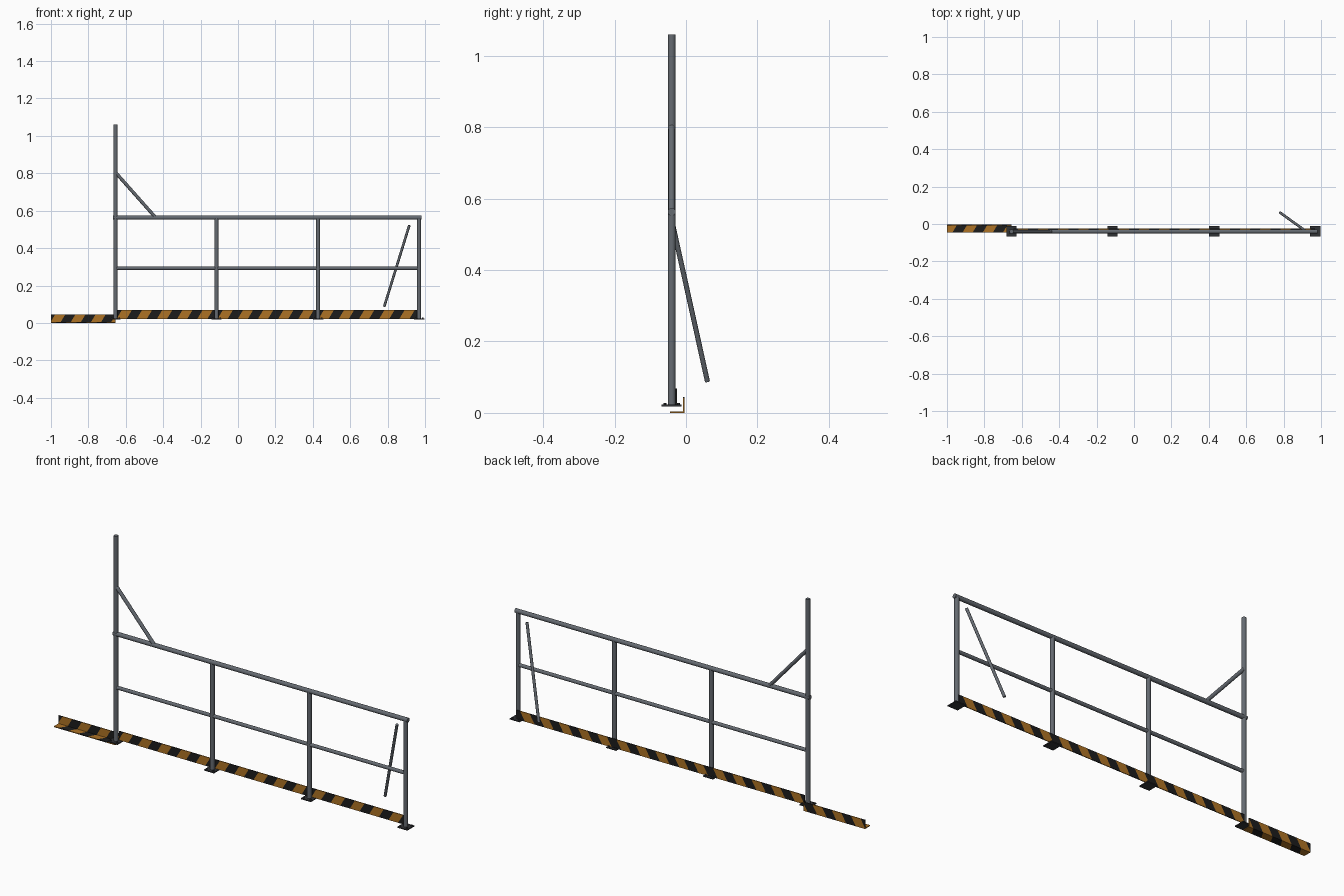
import bpy, bmesh, math
from mathutils import Vector

if "Cube" in bpy.data.objects:
    bpy.data.objects.remove(bpy.data.objects["Cube"])


def mat(name, col):
    m = bpy.data.materials.new(name)
    m.diffuse_color = (*col, 1)
    m.use_nodes = True
    m.node_tree.nodes["Principled BSDF"].inputs["Base Color"].default_value = m.diffuse_color
    return m


STEEL = mat("steel grey", (0.13, 0.145, 0.165))
DARK = mat("dark plate", (0.03, 0.032, 0.036))
ORANGE = mat("hazard orange", (0.42, 0.17, 0.018))
BLACK = mat("hazard black", (0.012, 0.012, 0.012))
Y = -0.04  # plane of the railing


def finish(name, bm, mats, smooth=False):
    me = bpy.data.meshes.new(name)
    bm.to_mesh(me)
    bm.free()
    for m in mats:
        me.materials.append(m)
    ob = bpy.data.objects.new(name, me)
    bpy.context.collection.objects.link(ob)
    if smooth:
        bpy.ops.object.select_all(action='DESELECT')
        ob.select_set(True)
        bpy.context.view_layer.objects.active = ob
        bpy.ops.object.shade_smooth_by_angle(angle=math.radians(40))
    return ob


def tube(name, a, b, r, m=STEEL, sides=20):
    a, b = Vector(a), Vector(b)
    bm = bmesh.new()
    bmesh.ops.create_cone(bm, cap_ends=True, segments=sides, radius1=r, radius2=r, depth=(b - a).length)
    rot = (b - a).to_track_quat('Z', 'Y').to_matrix().to_4x4()
    bm.transform(rot)
    bmesh.ops.translate(bm, vec=(a + b) / 2, verts=bm.verts)
    return finish(name, bm, [m], sides > 6)


def add_box(bm, lo, hi):
    vs = bmesh.ops.create_cube(bm, size=1)["verts"]
    for v in vs:
        v.co = [l + (c + 0.5) * (h - l) for c, l, h in zip(v.co, lo, hi)]


def striped(name, boxes, start, pitch, slant):
    """Boxes cut along slanted planes and coloured in alternating bands."""
    bm = bmesh.new()
    for lo, hi in boxes:
        add_box(bm, lo, hi)
    n = Vector((1, -slant, -slant))
    ds = [v.co.dot(n) - start for v in bm.verts]
    half = pitch / 2
    for k in range(math.floor(min(ds) / half), math.ceil(max(ds) / half) + 1):
        bmesh.ops.bisect_plane(bm, geom=bm.verts[:] + bm.edges[:] + bm.faces[:],
                               plane_co=n * ((start + k * half) / n.length_squared), plane_no=n)
    for f in bm.faces:
        f.material_index = math.floor((f.calc_center_median().dot(n) - start) / half) % 2
    return finish(name, bm, [ORANGE, BLACK])


# posts with base plates and bolts
for i, x in enumerate((-0.655, -0.115, 0.428, 0.968)):
    tube(f"post_{i}", (x, Y, 0.02), (x, Y, 1.06 if i == 0 else 0.565), 0.011)
    bm = bmesh.new()
    add_box(bm, (x - 0.028, Y - 0.028, 0.018), (x + 0.028, Y + 0.028, 0.023))
    finish(f"base_plate_{i}", bm, [DARK])
    for j, (sx, sy) in enumerate(((-1, -1), (1, -1), (-1, 1), (1, 1))):
        bx, by = x + sx * 0.019, Y + sy * 0.019
        tube(f"bolt_{i}_{j}", (bx, by, 0.022), (bx, by, 0.028), 0.0045, DARK, 6)

# rails
tube("top_rail", (-0.668, Y, 0.563), (0.982, Y, 0.563), 0.011)
tube("middle_rail", (-0.655, Y, 0.292), (0.968, Y, 0.292), 0.009)

# corner brace and leaning rod
tube("corner_brace", (-0.655, Y, 0.805), (-0.44, Y, 0.563), 0.009)
tube("leaning_rod", (0.916, -0.036, 0.522), (0.782, 0.06, 0.088), 0.007)

# striped kick plate and floor angle
striped("kick_plate", [((-0.645, -0.029, 0.022), (0.968, -0.025, 0.068))], -0.645, 0.108, 0.6)
striped("floor_angle", [((-1.0, -0.008, 0.004), (-0.655, -0.004, 0.045)),
                        ((-1.0, -0.045, 0.0), (-0.655, -0.004, 0.004))], -1.0, 0.108, 0.6)
